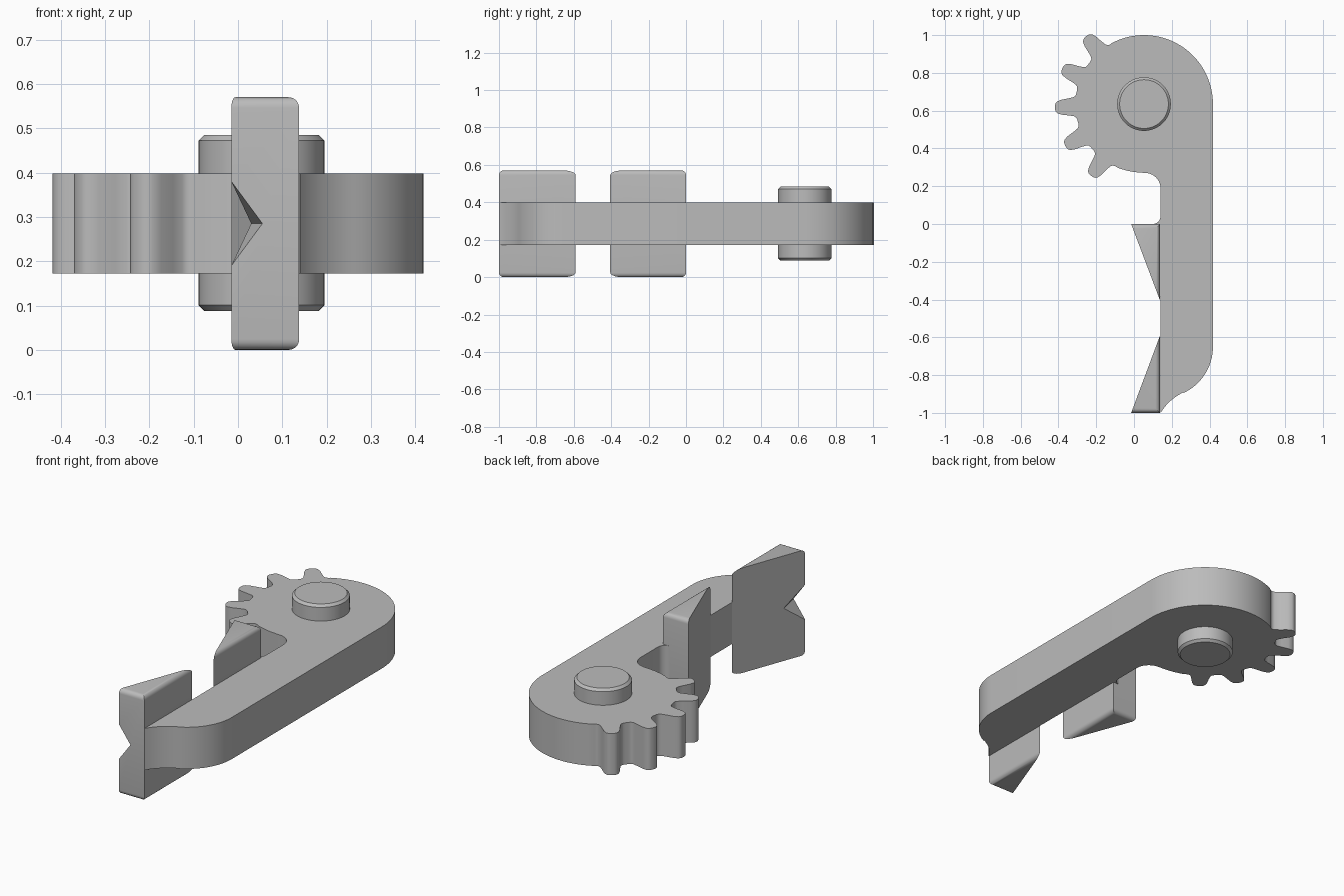
import bpy, bmesh
from math import sin, cos, tanh, radians, pi

cube = bpy.data.objects.get("Cube")
if cube:
    bpy.data.objects.remove(cube)

grey = bpy.data.materials.new("plain_grey")
grey.use_nodes = True
colour = (0.5, 0.5, 0.5, 1)
grey.diffuse_color = colour
grey.node_tree.nodes["Principled BSDF"].inputs["Base Color"].default_value = colour

PIVOT = (0.053, 0.635)


def finish(name, bm):
    bmesh.ops.recalc_face_normals(bm, faces=bm.faces[:])
    mesh = bpy.data.meshes.new(name)
    bm.to_mesh(mesh)
    bm.free()
    obj = bpy.data.objects.new(name, mesh)
    bpy.context.collection.objects.link(obj)
    mesh.materials.append(grey)
    return obj


def smooth(obj):
    bpy.ops.object.select_all(action='DESELECT')
    obj.select_set(True)
    bpy.context.view_layer.objects.active = obj
    bpy.ops.object.shade_smooth_by_angle(angle=radians(35))


def prism(points, z0, z1):
    bm = bmesh.new()
    face = bm.faces.new([bm.verts.new((x, y, z0)) for x, y in points])
    new = bmesh.ops.extrude_face_region(bm, geom=[face])["geom"]
    top = [v for v in new if isinstance(v, bmesh.types.BMVert)]
    bmesh.ops.translate(bm, verts=top, vec=(0, 0, z1 - z0))
    return bm


def arc(centre, radius, start, end, steps):
    angles = [radians(start + (end - start) * i / steps) for i in range(steps + 1)]
    return [(centre[0] + radius * cos(a), centre[1] + radius * sin(a)) for a in angles]


# Geared lever: rounded head, five teeth, straight arm and curved foot
def gear_teeth(first=130.6, pitch=25.8, count=5, steps=20):
    points = []
    for i in range(1, count * steps):
        turn = i / steps - 0.5
        wave = tanh(2.2 * cos(2 * pi * turn) - 0.3) / tanh(2.2)
        a = radians(first + pitch * turn)
        r = 0.418 + 0.055 * wave
        points.append((PIVOT[0] + r * cos(a), PIVOT[1] + r * sin(a)))
    return points


outline = arc(PIVOT, 0.365, 0, 117.7, 32) + gear_teeth()
outline += [(-0.08, 0.295), (-0.04, 0.283), (0.0, 0.275)]
outline += arc((0.06, 0.19), 0.08, 90, 0, 10)
outline += arc((0.10, 0.04), 0.04, 0, -90, 8)
outline += [(0.10, -0.02), (0.138, -0.02)]
outline += arc((0.383, -1.148), 0.284, 148.6, 115, 10)
outline += arc((0.148, -0.65), 0.27, -65, 0, 16)
lever = finish("geared_lever", prism(outline, 0.172, 0.398))
smooth(lever)


# Pivot pin with chamfered rims
bm = prism(arc(PIVOT, 0.142, 0, 354, 59), 0.088, 0.485)
rims = [e for e in bm.edges if abs(e.verts[0].co.z - e.verts[1].co.z) < 0.001]
bmesh.ops.bevel(bm, geom=rims, offset=0.013, segments=1, affect='EDGES')
pin = finish("pivot_pin", bm)
smooth(pin)


# Wedge jaws: only the edges along the square sides are rounded
def jaw(name, base_y, tip_y):
    bm = prism([(-0.015, base_y), (0.138, base_y), (0.138, tip_y)], 0, 0.57)
    rounded = []
    for e in bm.edges:
        d = e.verts[1].co - e.verts[0].co
        if abs(d.z) < 0.001 and min(abs(d.x), abs(d.y)) < 0.001:
            rounded.append(e)
    bmesh.ops.bevel(bm, geom=rounded, offset=0.024, segments=5, profile=0.5,
                    affect='EDGES', clamp_overlap=False)
    return finish(name, bm)


inner_jaw = jaw("inner_jaw", 0.0, -0.405)
outer_jaw = jaw("outer_jaw", -1.0, -0.59)

# V notch in the outer jaw, swept slightly sideways
bm = bmesh.new()
rings = []
for y in (-1.06, -0.7):
    x = 0.055 - 0.21 * (y + 1)
    rings.append([bm.verts.new(p) for p in
                  ((x, y, 0.285), (x - 0.21, y, 0.57), (x - 0.21, y, 0.0))])
for ring in rings:
    bm.faces.new(ring)
for i in range(3):
    j = (i + 1) % 3
    bm.faces.new((rings[0][i], rings[0][j], rings[1][j], rings[1][i]))
cutter = finish("notch_cutter", bm)

cut = outer_jaw.modifiers.new("notch", 'BOOLEAN')
cut.operation = 'DIFFERENCE'
cut.solver = 'EXACT'
cut.object = cutter
bpy.context.view_layer.objects.active = outer_jaw
bpy.ops.object.modifier_apply(modifier=cut.name)
bpy.data.objects.remove(cutter)
for obj in (inner_jaw, outer_jaw):
    smooth(obj)
